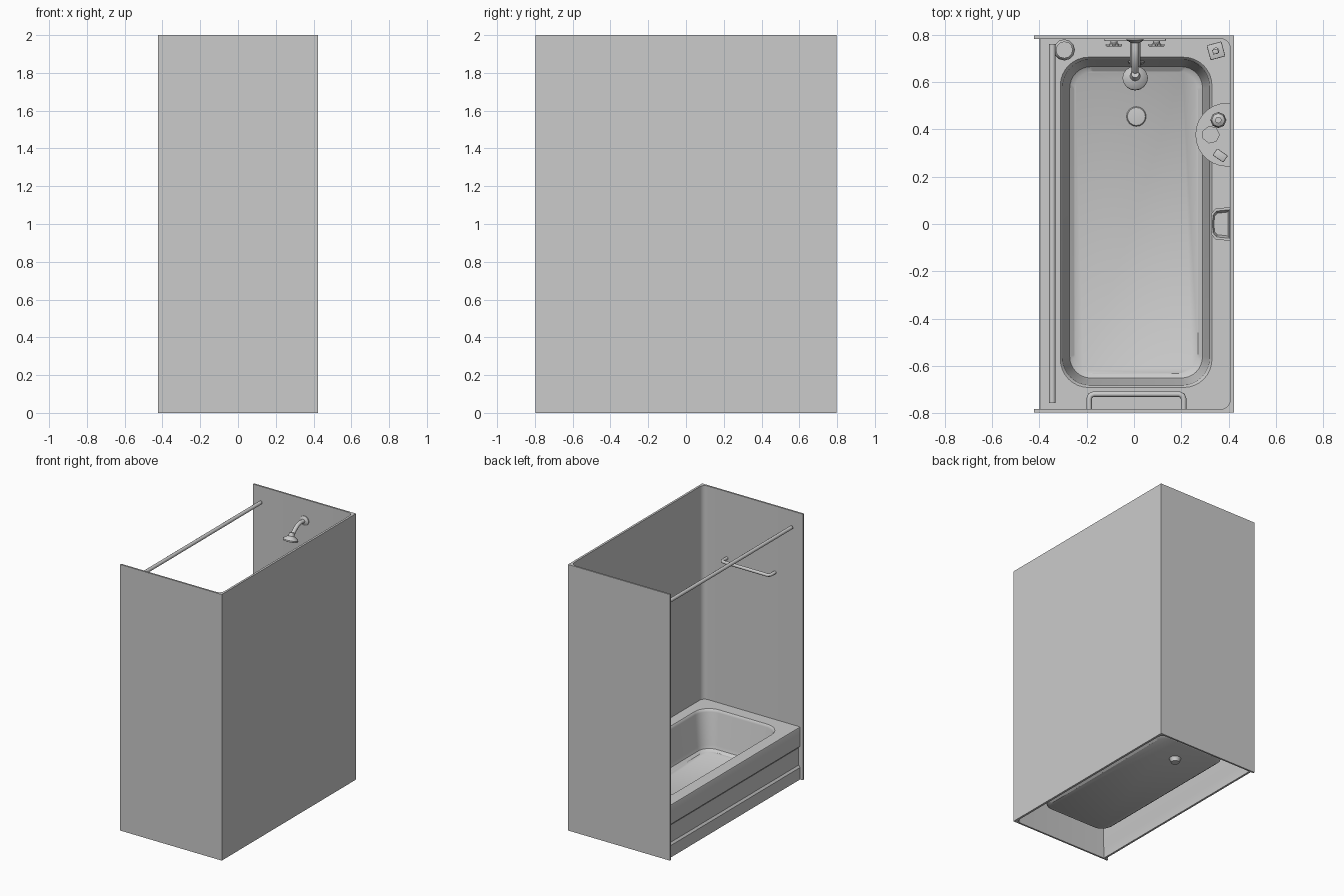
import bpy, bmesh, math
from mathutils import Vector, Matrix

if "Cube" in bpy.data.objects:
    bpy.data.objects.remove(bpy.data.objects["Cube"])


def finish(name, bm, smooth=True):
    bmesh.ops.remove_doubles(bm, verts=bm.verts, dist=1e-5)
    bmesh.ops.recalc_face_normals(bm, faces=bm.faces)
    me = bpy.data.meshes.new(name)
    bm.to_mesh(me)
    bm.free()
    ob = bpy.data.objects.new(name, me)
    bpy.context.collection.objects.link(ob)
    bpy.context.view_layer.objects.active = ob
    ob.select_set(True)
    if smooth:
        bpy.ops.object.shade_smooth_by_angle(angle=math.radians(35))
    ob.select_set(False)
    return ob


def loft(name, rings, cap_start=True, cap_end=True, matrix=None, flip=False):
    bm = bmesh.new()
    vs = [[bm.verts.new(p) for p in r] for r in rings]
    n = len(rings[0])
    for a, b in zip(vs, vs[1:]):
        for i in range(n):
            j = (i + 1) % n
            bm.faces.new((a[i], a[j], b[j], b[i]))
    if cap_start:
        bm.faces.new(vs[0][::-1])
    if cap_end:
        bm.faces.new(vs[-1])
    if matrix:
        bm.transform(matrix)
    ob = finish(name, bm)
    if flip:
        ob.data.flip_normals()
    return ob


def prism(name, pts, z0, z1):
    return loft(name, [[(x, y, z) for x, y in pts] for z in (z0, z1)])


def arc(cx, cy, r, a0, a1, n):
    return [(cx + r * math.cos(math.radians(a0 + (a1 - a0) * i / n)),
             cy + r * math.sin(math.radians(a0 + (a1 - a0) * i / n))) for i in range(n + 1)]


def lathe(name, profile, loc, axis=(0, 0, 1), n=16):
    m = Matrix.Translation(loc) @ Vector((0, 0, 1)).rotation_difference(Vector(axis)).to_matrix().to_4x4()
    rings = [[(r * math.cos(2 * math.pi * i / n), r * math.sin(2 * math.pi * i / n), z)
              for i in range(n)] for r, z in profile]
    return loft(name, rings, matrix=m)


def box(name, size, loc, rot=0, bevel=0.004):
    bm = bmesh.new()
    bmesh.ops.create_cube(bm, size=1)
    bm.transform(Matrix.Translation(loc) @ Matrix.Rotation(math.radians(rot), 4, 'Z') @ Matrix.Diagonal((*size, 1)))
    bmesh.ops.bevel(bm, geom=bm.edges[:], offset=bevel, segments=2, affect='EDGES', profile=0.5)
    return finish(name, bm)


def tube(name, pts, r):
    cu = bpy.data.curves.new(name, 'CURVE')
    cu.dimensions = '3D'
    cu.bevel_depth, cu.bevel_resolution, cu.use_fill_caps = r, 3, True
    sp = cu.splines.new('POLY')
    sp.points.add(len(pts) - 1)
    for p, c in zip(sp.points, pts):
        p.co = (*c, 1)
    ob = bpy.data.objects.new(name, cu)
    bpy.context.collection.objects.link(ob)
    bpy.context.view_layer.objects.active = ob
    ob.select_set(True)
    bpy.ops.object.convert(target='MESH')
    bpy.ops.object.shade_smooth_by_angle(angle=math.radians(40))
    bpy.context.object.select_set(False)


X, Y, IX, IY = 0.423, 0.797, 0.407, 0.784

# three-sided surround with rounded inner corners
surround = [(-X, -Y), (X, -Y), (X, Y), (-X, Y), (-X, IY)]
surround += arc(IX - 0.04, IY - 0.04, 0.04, 90, 0, 6)
surround += arc(IX - 0.04, -IY + 0.04, 0.04, 0, -90, 6) + [(-X, -IY)]
prism("wall_surround", surround, 0, 2)


# bathtub: rim running down into a tapering basin
def ring(x0, x1, y0, y1, rl, rr, z, n=8):
    p = arc(x1 - rr, y1 - rr, rr, 0, 90, n) + arc(x0 + rl, y1 - rl, rl, 90, 180, n)
    p += arc(x0 + rl, y0 + rl, rl, 180, 270, n) + arc(x1 - rr, y0 + rr, rr, 270, 360, n)
    return [(x, y, z) for x, y in p]


def basin(inset, rad, z):
    return ring(-0.312 + inset, 0.33 - inset, -0.692 + inset, 0.706 - inset, rad, rad, z)


loft("bathtub", [ring(-0.39, IX, -IY, IY, 0.001, 0.04, 0.395), basin(0, 0.12, 0.395),
                 basin(0.006, 0.118, 0.388), basin(0.01, 0.116, 0.375),
                 basin(0.032, 0.1, 0.14), basin(0.04, 0.09, 0.115), basin(0.06, 0.08, 0.1)],
     cap_start=False)

# stepped apron on the open side
apron = [(-0.39, 0.395), (-0.397, 0.392), (-0.40, 0.385), (-0.40, 0.25), (-0.388, 0.235),
         (-0.388, 0.105), (-0.40, 0.09), (-0.40, 0), (-0.385, 0), (-0.385, 0.085),
         (-0.38, 0.1), (-0.38, 0.39)]
loft("tub_apron", [[(x, y, z) for x, z in apron] for y in (-IY, IY)])

# drain and overflow
lathe("drain", [(0.03, -0.03), (0.035, -0.01), (0.042, 0.001), (0.038, 0.007), (0.02, 0.009)], (0.01, 0.455, 0.1))
lathe("overflow_plate", [(0.035, 0), (0.035, 0.008), (0.026, 0.014)], (0.01, 0.69, 0.29), (0, -1, 0.1))

# curtain rod
tube("curtain_rod", [(-0.346, -0.757, 1.89), (-0.346, 0.762, 1.89)], 0.014)

# shower arm and head
lathe("shower_flange", [(0.036, 0), (0.036, 0.005), (0.016, 0.018)], (0.005, IY, 1.84), (0, -1, 0))
tube("shower_arm", [(0.005, 0.786, 1.84), (0.005, 0.735, 1.845), (0.005, 0.70, 1.838),
                    (0.005, 0.665, 1.815), (0.005, 0.635, 1.785)], 0.015)
lathe("shower_head", [(0.016, -0.035), (0.022, -0.01), (0.05, 0.008), (0.054, 0.016), (0.052, 0.026), (0.045, 0.028)],
      (0.005, 0.623, 1.775), (0, -0.35, -1))

# mixer plate, handles and spout
box("mixer_plate", (0.26, 0.012, 0.1), (0.005, IY - 0.004, 0.8))
for side in (-1, 1):
    hx = 0.005 + side * 0.09
    lathe("tap_handle", [(0.016, 0), (0.014, 0.012), (0.02, 0.016), (0.02, 0.026)], (hx, 0.778, 0.8), (0, -1, 0))
    box("tap_cross", (0.07, 0.01, 0.012), (hx, 0.757, 0.8))
    box("tap_cross", (0.012, 0.01, 0.07), (hx, 0.757, 0.8))
lathe("spout_flange", [(0.034, 0), (0.034, 0.006), (0.024, 0.014)], (0.005, IY, 0.58), (0, -1, 0))
tube("tub_spout", [(0.005, 0.785, 0.58), (0.005, 0.70, 0.58), (0.005, 0.675, 0.57), (0.005, 0.665, 0.545)], 0.022)

# towel bar on the end wall
tube("towel_bar", [(-0.19, -0.786, 1.5), (-0.19, -0.74, 1.5), (-0.185, -0.726, 1.5), (-0.17, -0.72, 1.5),
                   (0.19, -0.72, 1.5), (0.205, -0.726, 1.5), (0.21, -0.74, 1.5), (0.21, -0.786, 1.5)], 0.012)

# half-round shelf with bottles
prism("corner_shelf", [(IX + 0.003, 0.243)] + arc(0.395, 0.378, 0.135, 270, 90, 14) + [(IX + 0.003, 0.513)], 1.08, 1.10)
bottle = [(0.03, 0), (0.034, 0.01), (0.034, 0.12), (0.028, 0.14), (0.014, 0.148), (0.014, 0.175)]
lathe("shelf_bottle_round", bottle, (0.357, 0.44, 1.10), n=8)
lathe("shelf_jar", [(0.036, 0), (0.036, 0.07), (0.038, 0.072), (0.038, 0.09)], (0.325, 0.378, 1.10), n=7)
box("shelf_soap_box", (0.055, 0.035, 0.13), (0.365, 0.29, 1.165), -35)

# soap dish on the long wall
outer = [(0.41, -0.072), (0.41, 0.072), (0.345, 0.065), (0.328, 0.045), (0.325, 0), (0.328, -0.045), (0.345, -0.065)]


def scaled(k, z):
    return [(0.37 + (x - 0.37) * k, y * k, z) for x, y in outer]


loft("soap_dish", [scaled(0.75, 0.83), scaled(1, 0.87), scaled(0.84, 0.87), scaled(0.7, 0.845)])

# bottles standing on the tub rim
lathe("rim_bottle", [(0.04, 0), (0.045, 0.01), (0.045, 0.15), (0.04, 0.165), (0.036, 0.17), (0.036, 0.2)],
      (-0.295, 0.737, 0.395), n=12)
box("pump_bottle", (0.065, 0.065, 0.15), (0.347, 0.733, 0.47), 15)
lathe("pump_neck", [(0.014, 0), (0.014, 0.02), (0.006, 0.022), (0.006, 0.04)], (0.347, 0.733, 0.545), n=10)
box("pump_nozzle", (0.025, 0.02, 0.012), (0.345, 0.73, 0.588), 15, 0.002)
